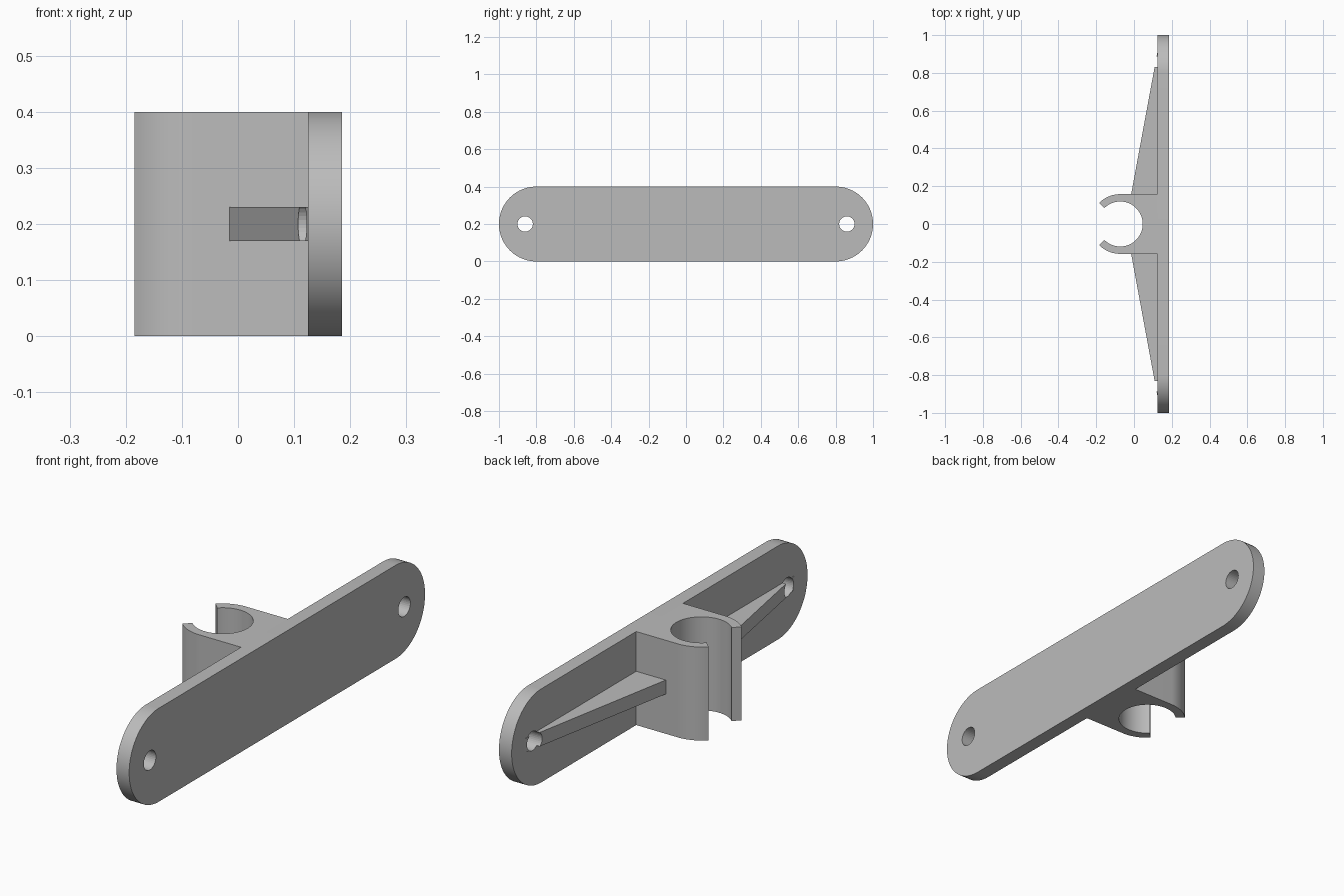
import bpy, bmesh, math
from mathutils import Vector

if "Cube" in bpy.data.objects:
    bpy.data.objects.remove(bpy.data.objects["Cube"])

grey = bpy.data.materials.new("plain grey")
grey.diffuse_color = (0.5, 0.5, 0.5, 1)
grey.use_nodes = True
grey.node_tree.nodes["Principled BSDF"].inputs["Base Color"].default_value = grey.diffuse_color


def prism(name, points, offset):
    """Extrude a closed outline of 3D points along an offset."""
    bm = bmesh.new()
    face = bm.faces.new([bm.verts.new(p) for p in points])
    ext = bmesh.ops.extrude_face_region(bm, geom=[face], use_keep_orig=True)
    verts = [g for g in ext["geom"] if isinstance(g, bmesh.types.BMVert)]
    bmesh.ops.translate(bm, verts=verts, vec=Vector(offset))
    bmesh.ops.recalc_face_normals(bm, faces=bm.faces)
    mesh = bpy.data.meshes.new(name)
    bm.to_mesh(mesh)
    bm.free()
    mesh.materials.append(grey)
    obj = bpy.data.objects.new(name, mesh)
    bpy.context.collection.objects.link(obj)
    return obj


def arc(cx, cy, r, start, end, n):
    """Points on an arc, angles in degrees."""
    angles = [math.radians(start + (end - start) * i / n) for i in range(n + 1)]
    return [(cx + r * math.cos(a), cy + r * math.sin(a)) for a in angles]


def smooth(obj):
    bpy.ops.object.select_all(action='DESELECT')
    obj.select_set(True)
    bpy.context.view_layer.objects.active = obj
    bpy.ops.object.shade_smooth_by_angle(angle=math.radians(30))


# Mounting plate with round ends
outline = arc(0.8, 0.2, 0.2, -90, 90, 40) + arc(-0.8, 0.2, 0.2, 90, 270, 40)
plate = prism("mounting_plate", [(0.125, y, z) for y, z in outline], (0.06, 0, 0))

# Open pipe clip with its square root against the plate
cx, r_in, r_out = -0.073, 0.119, 0.158
clip_outline = ([(0.125, -r_out), (0.125, r_out)]
                + arc(cx, 0, r_out, 90, 135, 14)
                + arc(cx, 0, r_in, 135, -135, 72)
                + arc(cx, 0, r_out, 225, 270, 14))
clip = prism("pipe_clip", [(x, y, 0) for x, y in clip_outline], (0, 0, 0.4))

# Tapered ribs and screw holes on both sides
bodies = [plate, clip]
for side, label in ((-1, "front"), (1, "back")):
    rib = prism(label + "_rib", [(-0.015, side * r_out, 0.17),
                                 (0.125, side * r_out, 0.17),
                                 (0.125, side * 0.916, 0.17)], (0, 0, 0.06))
    hole = prism(label + "_hole_cutter",
                 [(-0.1, y, z) for y, z in arc(side * 0.86, 0.2, 0.041, 0, 350, 35)],
                 (0.4, 0, 0))
    hole.hide_render = True
    hole.hide_set(True)
    for body in (plate, rib):
        cut = body.modifiers.new("screw_hole", 'BOOLEAN')
        cut.operation = 'DIFFERENCE'
        cut.solver = 'EXACT'
        cut.object = hole
    bodies.append(rib)

for body in bodies:
    smooth(body)
